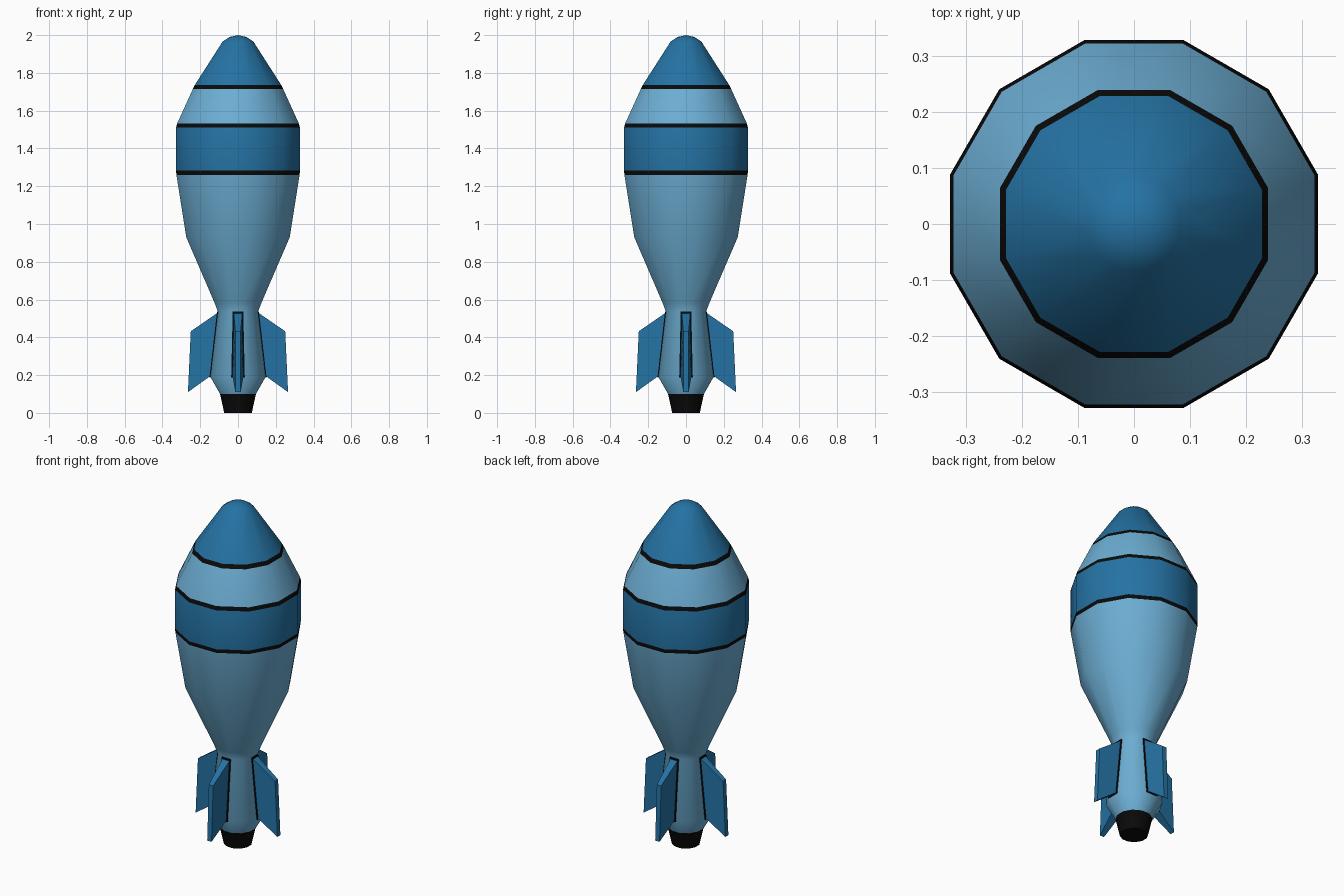
import bpy, bmesh, math
from mathutils import Matrix

if "Cube" in bpy.data.objects:
    bpy.data.objects.remove(bpy.data.objects["Cube"])

SIDES = 12


def material(name, rgb):
    m = bpy.data.materials.new(name)
    m.diffuse_color = (*rgb, 1)
    m.use_nodes = True
    m.node_tree.nodes["Principled BSDF"].inputs["Base Color"].default_value = m.diffuse_color
    return m


LIGHT = material("light blue", (0.15, 0.42, 0.65))
DARK = material("dark blue", (0.018, 0.17, 0.37))
BLACK = material("black", (0.003, 0.003, 0.003))
MATS = [LIGHT, DARK, BLACK]


def finish(name, bm, mats, angle):
    bmesh.ops.recalc_face_normals(bm, faces=bm.faces)
    me = bpy.data.meshes.new(name)
    bm.to_mesh(me)
    bm.free()
    for m in mats:
        me.materials.append(m)
    ob = bpy.data.objects.new(name, me)
    bpy.context.collection.objects.link(ob)
    bpy.ops.object.select_all(action='DESELECT')
    ob.select_set(True)
    bpy.context.view_layer.objects.active = ob
    bpy.ops.object.shade_smooth_by_angle(angle=math.radians(angle))
    return ob


# Body: (half width across flats, height, colour of the band above)
profile = [(0.073, 0.0, 2), (0.095, 0.10, 0), (0.146, 0.19, 0),
           (0.106, 0.535, 0), (0.125, 0.585, 0), (0.274, 0.93, 0),
           (0.326, 1.26, 2), (0.328, 1.282, 1), (0.328, 1.51, 2),
           (0.322, 1.532, 0), (0.239, 1.715, 2), (0.228, 1.737, 1),
           (0.082, 1.965, 1), (0.045, 1.99, 1)]
bm = bmesh.new()
rings = []
for w, z, _ in profile:
    r = w / math.cos(math.pi / SIDES)
    rings.append([bm.verts.new((r * math.cos((i + 0.5) * math.tau / SIDES),
                                r * math.sin((i + 0.5) * math.tau / SIDES), z))
                  for i in range(SIDES)])
for k in range(len(rings) - 1):
    for i in range(SIDES):
        j = (i + 1) % SIDES
        f = bm.faces.new((rings[k][i], rings[k][j], rings[k + 1][j], rings[k + 1][i]))
        f.material_index = profile[k][2]
bm.faces.new(rings[0]).material_index = 2
tip = bm.verts.new((0, 0, 2.0))
for i in range(SIDES):
    bm.faces.new((rings[-1][i], rings[-1][(i + 1) % SIDES], tip)).material_index = 1
finish("bomb_body", bm, MATS, 50)


# Tapered plate: outline points are (outward x, z, half thickness)
def plate(name, outline, mat, turn):
    bm = bmesh.new()
    a = [bm.verts.new((x, -t, z)) for x, z, t in outline]
    b = [bm.verts.new((x, t, z)) for x, z, t in outline]
    bm.faces.new(a)
    bm.faces.new(b[::-1])
    n = len(outline)
    for i in range(n):
        j = (i + 1) % n
        bm.faces.new((a[i], b[i], b[j], a[j]))
    bm.transform(Matrix.Rotation(turn, 4, 'Z'))
    return finish(name, bm, [mat], 30)


# Four tail fins, each with a thin black seam along the body
fin = [(0.095, 0.53, 0.023), (0.108, 0.53, 0.023), (0.25, 0.432, 0.014),
       (0.265, 0.11, 0.014), (0.146, 0.195, 0.029), (0.13, 0.195, 0.029)]
seam = [(0.10, 0.537, 0.028), (0.111, 0.537, 0.028),
        (0.151, 0.188, 0.036), (0.14, 0.188, 0.036)]
for k in range(4):
    plate(f"tail_fin_{k + 1}", fin, DARK, k * math.pi / 2)
    plate(f"fin_seam_{k + 1}", seam, BLACK, k * math.pi / 2)
